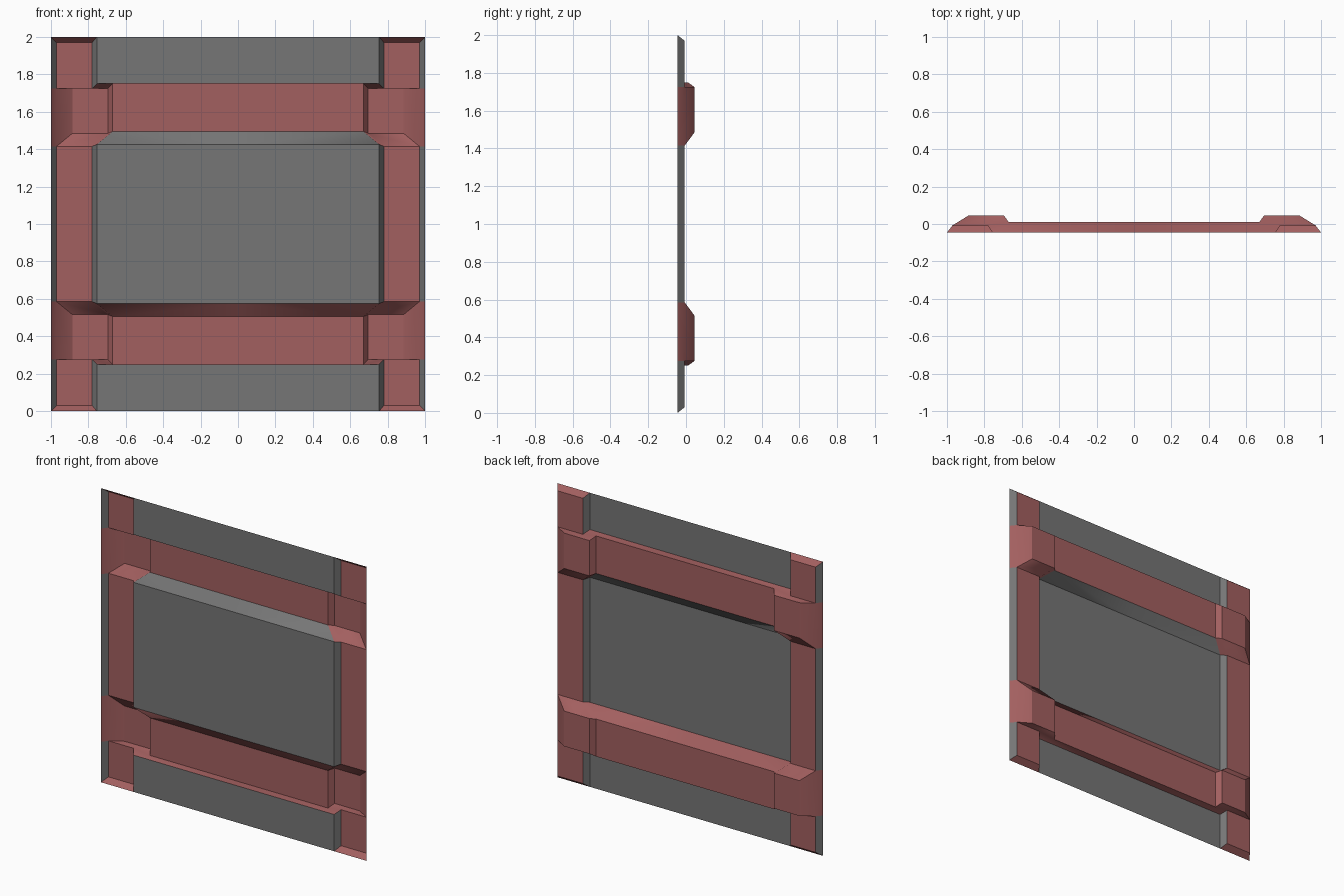
import bpy, bmesh

if "Cube" in bpy.data.objects:
    bpy.data.objects.remove(bpy.data.objects["Cube"])

# Depth levels: panel, rail, beam, brace
P, R, M, T = -0.045, -0.007, 0.01, 0.045


def paint(name, r, g, b):
    mat = bpy.data.materials.new(name)
    mat.diffuse_color = (r, g, b, 1)
    mat.use_nodes = True
    mat.node_tree.nodes["Principled BSDF"].inputs["Base Color"].default_value = mat.diffuse_color
    return mat


red = paint("red_paint", 0.365, 0.115, 0.115)
grey = paint("dark_grey", 0.18, 0.18, 0.18)


def sheet(name, faces, mats, xs=(1, -1), zs=(1, -1), smooth=False):
    """Open sheet from faces of the lower right quarter, mirrored about x = 0 and z = 1.
    With two materials the second goes on the first face."""
    bm = bmesh.new()
    for sx in xs:
        for sz in zs:
            for i, pts in enumerate(faces):
                f = bm.faces.new([bm.verts.new((sx * x, y, 1 + sz * (z - 1)))
                                  for x, y, z in pts])
                f.normal_update()
                f.smooth = smooth
                f.material_index = 1 if i == 0 and len(mats) > 1 else 0
                n, mid = f.normal, f.calc_center_median()
                # relief side outward, end walls facing away from the middle
                if n.y < -1e-4 or (abs(n.y) < 1e-4 and n.z * (mid.z - 1) < 0):
                    f.normal_flip()
    bmesh.ops.remove_doubles(bm, verts=bm.verts, dist=1e-4)
    me = bpy.data.meshes.new(name)
    bm.to_mesh(me)
    bm.free()
    for mat in mats:
        me.materials.append(mat)
    ob = bpy.data.objects.new(name, me)
    bpy.context.collection.objects.link(ob)
    return ob


def half_band(a, b, ya, yb, za, zb):
    """Right half of a strip: half width a at (ya, za), half width b at (yb, zb)."""
    return [(0, ya, za), (a, ya, za), (b, yb, zb), (0, yb, zb)]


# Recessed panels: middle, then the top and bottom strips
sheet("middle_panel", [half_band(.755, .755, P, P, .575, 1.425)], [grey], zs=(1,))
sheet("end_panel", [half_band(.755, .755, P, P, 0, .25)], [grey])

# Upright rails: flat faces and bevelled ends
sheet("rail_end", [
    [(.97, R, .03), (.78, R, .03), (.78, R, .275), (.97, R, .275)],
    [(1, P, 0), (.97, R, .03), (.78, R, .03), (.755, P, 0)],
], [red])
sheet("rail_middle", [
    [(.97, R, .585), (.78, R, .585), (.78, R, 1.415), (.97, R, 1.415)],
], [red], zs=(1,))

# Grey bevels along both edges of the rails
sheet("rail_end_bevel", [
    [(1, P, 0), (1, P, .275), (.97, R, .275), (.97, R, .03)],
    [(.755, P, 0), (.78, R, .03), (.78, R, .275), (.755, P, .25)],
], [grey])
sheet("rail_middle_bevel", [
    [(1, P, .585), (1, P, 1.415), (.97, R, 1.415), (.97, R, .585)],
    [(.755, P, .575), (.78, R, .585), (.78, R, 1.415), (.755, P, 1.425)],
], [grey], zs=(1,))

# Cross beam faces
sheet("cross_beam", [half_band(.67, .67, M, M, .25, .505)], [red])

# Softly shaded slopes towards the middle panel, beam and braces together
slope = [
    half_band(.755, .67, P, M, .575, .505),
    [(.67, M, .505), (.695, T, .515), (.78, R, .585), (.755, P, .575)],
    [(.695, T, .515), (.885, T, .515), (.97, R, .585), (.78, R, .585)],
]
sheet("lower_slope", slope, [red], zs=(1,), smooth=True)
sheet("upper_slope", slope, [red, grey], zs=(-1,), smooth=True)

# Outer ledges of beams and braces
sheet("outer_ledge", [
    half_band(.755, .67, P, M, .25, .25),
    [(.67, M, .25), (.755, P, .25), (.78, R, .275), (.695, T, .275)],
    [(.695, T, .275), (.78, R, .275), (.97, R, .275), (.885, T, .275)],
], [red], smooth=True)

# Raised braces where beams cross the rails
sheet("corner_brace", [
    [(.695, T, .275), (.885, T, .275), (.885, T, .515), (.695, T, .515)],
    [(.67, M, .25), (.695, T, .275), (.695, T, .515), (.67, M, .505)],
], [red])
sheet("brace_side", [
    [(.885, T, .275), (.97, R, .275), (.97, R, .585), (.885, T, .515)],
    [(.97, R, .275), (1, P, .275), (1, P, .585), (.97, R, .585)],
], [red], smooth=True)
